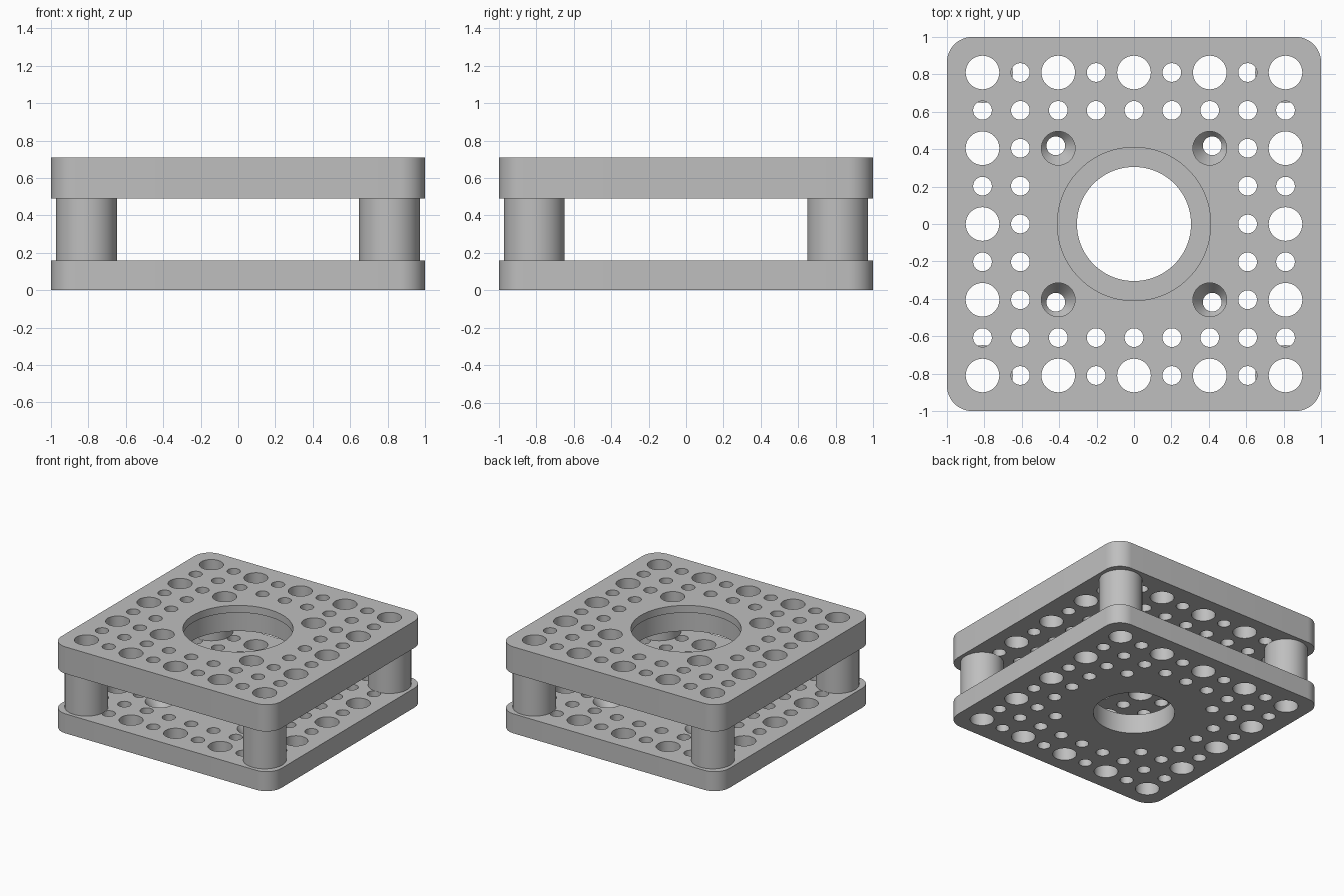
import bpy, bmesh
from math import cos, sin, pi, radians

cube = bpy.data.objects.get("Cube")
if cube:
    bpy.data.objects.remove(cube, do_unlink=True)

PITCH = 0.2025
BOTTOM_TOP, UPPER_BASE, UPPER_TOP = 0.16, 0.49, 0.71
LARGE, SMALL = 0.09, 0.05

grey = bpy.data.materials.new("plain grey")
grey.use_nodes = True
grey.diffuse_color = (0.52, 0.52, 0.52, 1)
grey.node_tree.nodes["Principled BSDF"].inputs["Base Color"].default_value = grey.diffuse_color


def loft(bm, rings):
    """Solid through a stack of closed rings, capped at both ends."""
    loops = [[bm.verts.new(p) for p in ring] for ring in rings]
    n = len(loops[0])
    for low, high in zip(loops, loops[1:]):
        for i in range(n):
            j = (i + 1) % n
            bm.faces.new((low[i], low[j], high[j], high[i]))
    bm.faces.new(loops[0][::-1])
    bm.faces.new(loops[-1])


def turned(bm, x, y, profile, segments=40):
    """Round solid from (radius, height) pairs."""
    loft(bm, [[(x + r * cos(2 * pi * i / segments),
                y + r * sin(2 * pi * i / segments), z)
               for i in range(segments)] for r, z in profile])


def make_object(name, bm):
    bmesh.ops.recalc_face_normals(bm, faces=bm.faces)
    mesh = bpy.data.meshes.new(name)
    bm.to_mesh(mesh)
    bm.free()
    mesh.materials.append(grey)
    obj = bpy.data.objects.new(name, mesh)
    bpy.context.collection.objects.link(obj)
    return obj


def select(obj):
    bpy.ops.object.select_all(action='DESELECT')
    obj.select_set(True)
    bpy.context.view_layer.objects.active = obj


def cut(obj, cutter_bm):
    """Drill the object with the cutter, then smooth its round walls."""
    cutter = make_object("hole_cutter", cutter_bm)
    cutter.hide_render = True
    mod = obj.modifiers.new("holes", 'BOOLEAN')
    mod.operation = 'DIFFERENCE'
    mod.solver = 'EXACT'
    mod.object = cutter
    select(obj)
    bpy.ops.object.modifier_apply(modifier=mod.name)
    bpy.data.objects.remove(cutter, do_unlink=True)
    bpy.ops.object.shade_smooth_by_angle(angle=radians(30))


def plate(name, z0, z1, corner=0.135, steps=12):
    """Square plate with rounded corners."""
    outline = []
    for q, (sx, sy) in enumerate([(1, 1), (-1, 1), (-1, -1), (1, -1)]):
        for i in range(steps + 1):
            a = (q + i / steps) * pi / 2
            outline.append((sx * (1 - corner) + corner * cos(a),
                            sy * (1 - corner) + corner * sin(a)))
    bm = bmesh.new()
    loft(bm, [[(x, y, z) for x, y in outline] for z in (z0, z1)])
    return make_object(name, bm)


def grid_holes(bm, z0, z1):
    """Two outer rows of holes: every other one in the outermost row is large."""
    for i in range(-4, 5):
        for j in range(-4, 5):
            ring = max(abs(i), abs(j))
            if ring < 3:
                continue
            big = ring == 4 and i % 2 == 0 and j % 2 == 0
            r = LARGE if big else SMALL
            turned(bm, i * PITCH, j * PITCH, [(r, z0), (r, z1)])


corners = [(sx, sy) for sx in (-1, 1) for sy in (-1, 1)]

# Bottom plate: centre opening and four countersunk screw holes
bottom_plate = plate("bottom_plate", 0, BOTTOM_TOP)
holes = bmesh.new()
grid_holes(holes, -0.1, 0.3)
turned(holes, 0, 0, [(0.305, -0.1), (0.305, 0.3)], 96)
for sx, sy in corners:
    turned(holes, sx * 0.418, sy * 0.418,
           [(SMALL, -0.1), (SMALL, 0.08), (0.11, BOTTOM_TOP), (0.11, 0.3)])
cut(bottom_plate, holes)

# Top plate: wide opening with a lip over a slightly larger bore
top_plate = plate("top_plate", UPPER_BASE, UPPER_TOP)
holes = bmesh.new()
grid_holes(holes, 0.4, 0.8)
turned(holes, 0, 0, [(0.43, 0.4), (0.43, 0.65), (0.41, 0.65), (0.41, 0.8)], 96)
for sx, sy in corners:
    turned(holes, sx * 2 * PITCH, sy * 2 * PITCH, [(LARGE, 0.4), (LARGE, 0.8)])
cut(top_plate, holes)

# Hollow corner posts between the plates
for sx, sy in corners:
    x, y = sx * 4 * PITCH, sy * 4 * PITCH
    name = ("back" if sy > 0 else "front") + ("_left" if sx > 0 else "_right") + "_post"
    body, bore = bmesh.new(), bmesh.new()
    turned(body, x, y, [(0.162, BOTTOM_TOP), (0.162, UPPER_BASE)], 64)
    turned(bore, x, y, [(LARGE, 0.1), (LARGE, 0.6)])
    cut(make_object(name, body), bore)
